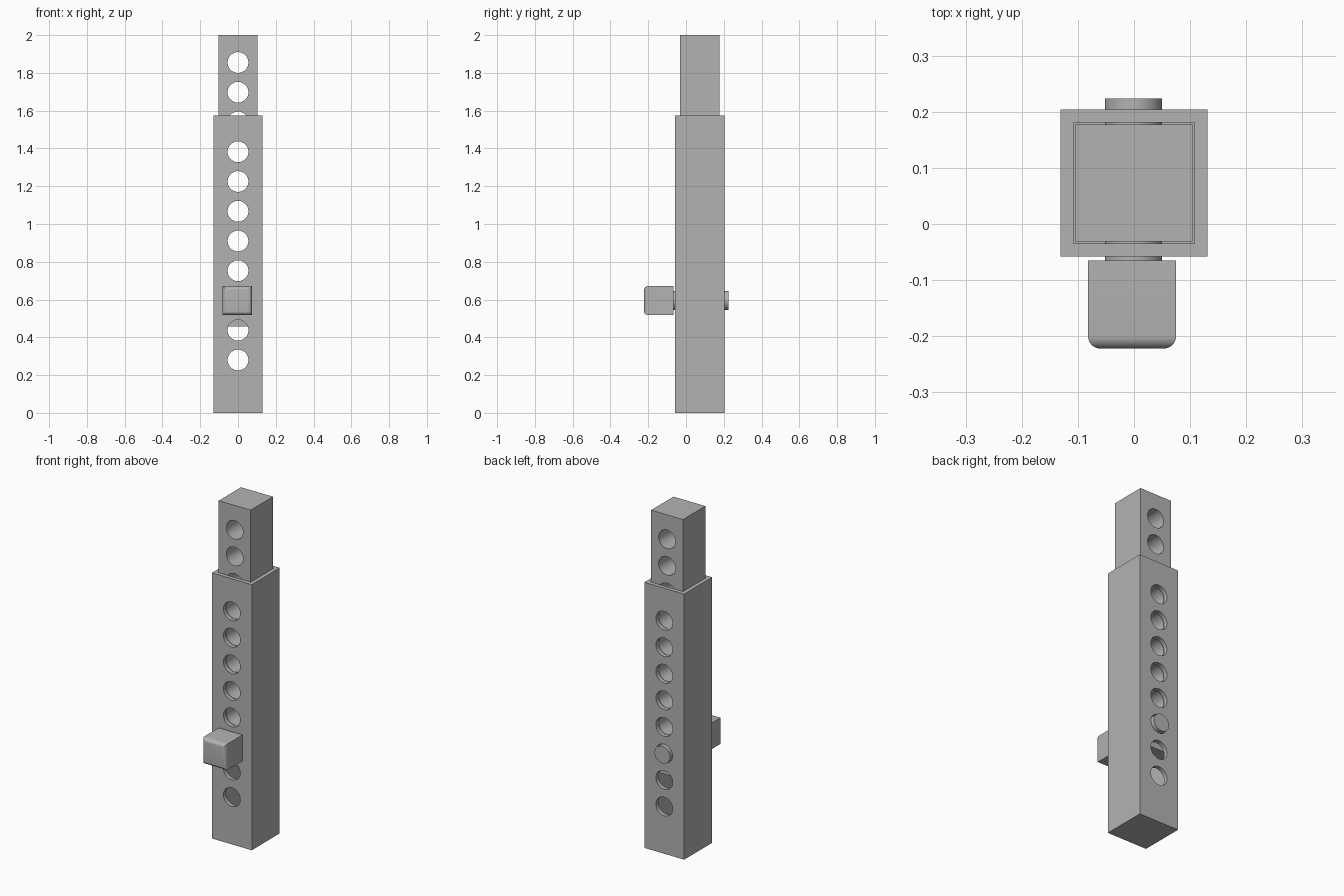
import bpy, bmesh, math
from mathutils import Vector

if "Cube" in bpy.data.objects:
    bpy.data.objects.remove(bpy.data.objects["Cube"], do_unlink=True)

grey = bpy.data.materials.new("plain_grey")
grey.use_nodes = True
colour = (0.45, 0.45, 0.45, 1)
grey.diffuse_color = colour
grey.node_tree.nodes["Principled BSDF"].inputs["Base Color"].default_value = colour

AXIS_Y = 0.073      # depth of the post's axis
PIN_Z = 0.595       # height of the locking pin
STEP = 0.1575       # spacing of the holes
HOLE_R = 0.055


def box(name, low, high):
    low, high = Vector(low), Vector(high)
    bpy.ops.mesh.primitive_cube_add(size=1, location=(low + high) / 2)
    ob = bpy.context.object
    ob.name = name
    ob.scale = high - low
    bpy.ops.object.transform_apply(location=False, rotation=False, scale=True)
    ob.data.materials.append(grey)
    return ob


def rod(name, radius, front, back, x, z):
    bpy.ops.mesh.primitive_cylinder_add(
        vertices=48, radius=radius, depth=back - front,
        location=(x, (front + back) / 2, z), rotation=(math.pi / 2, 0, 0))
    ob = bpy.context.object
    ob.name = name
    ob.data.materials.append(grey)
    return ob


def smooth(ob):
    bpy.ops.object.select_all(action="DESELECT")
    ob.select_set(True)
    bpy.context.view_layer.objects.active = ob
    bpy.ops.object.shade_smooth_by_angle(angle=math.radians(30))


def cut(ob, cutters):
    for cutter in cutters:
        mod = ob.modifiers.new("cut", "BOOLEAN")
        mod.operation, mod.solver, mod.object = "DIFFERENCE", "EXACT", cutter
        bpy.context.view_layer.objects.active = ob
        bpy.ops.object.modifier_apply(modifier=mod.name)
        bpy.data.objects.remove(cutter, do_unlink=True)


def post(name, half, bottom, top):
    return box(name, (-half, AXIS_Y - half, bottom), (half, AXIS_Y + half, top))


def holes(first, last):
    return [rod("hole_cutter", HOLE_R, -0.3, 0.5, 0, PIN_Z + i * STEP)
            for i in range(first, last + 1)]


# Outer sleeve: open at the top, closed at the bottom
sleeve = post("outer_sleeve", 0.131, 0, 1.575)
cut(sleeve, [post("cavity_cutter", 0.1075, 0.025, 1.7)] + holes(-2, 5))
smooth(sleeve)

# Inner sliding bar
bar = post("inner_bar", 0.1045, 0.457, 2)
cut(bar, holes(0, 8))
smooth(bar)

# Locking pin through both
smooth(rod("locking_pin", 0.051, -0.066, 0.224, -0.001, PIN_Z))

# Pin knob with rounded front edges
knob = box("pin_knob", (-0.082, -0.222, 0.517), (0.075, -0.065, 0.672))
bm = bmesh.new()
bm.from_mesh(knob.data)
front_face = min(bm.faces, key=lambda f: f.calc_center_median().y)
bmesh.ops.bevel(bm, geom=list(front_face.edges), offset=0.022, segments=6,
                profile=0.5, affect="EDGES")
bm.to_mesh(knob.data)
bm.free()
smooth(knob)
